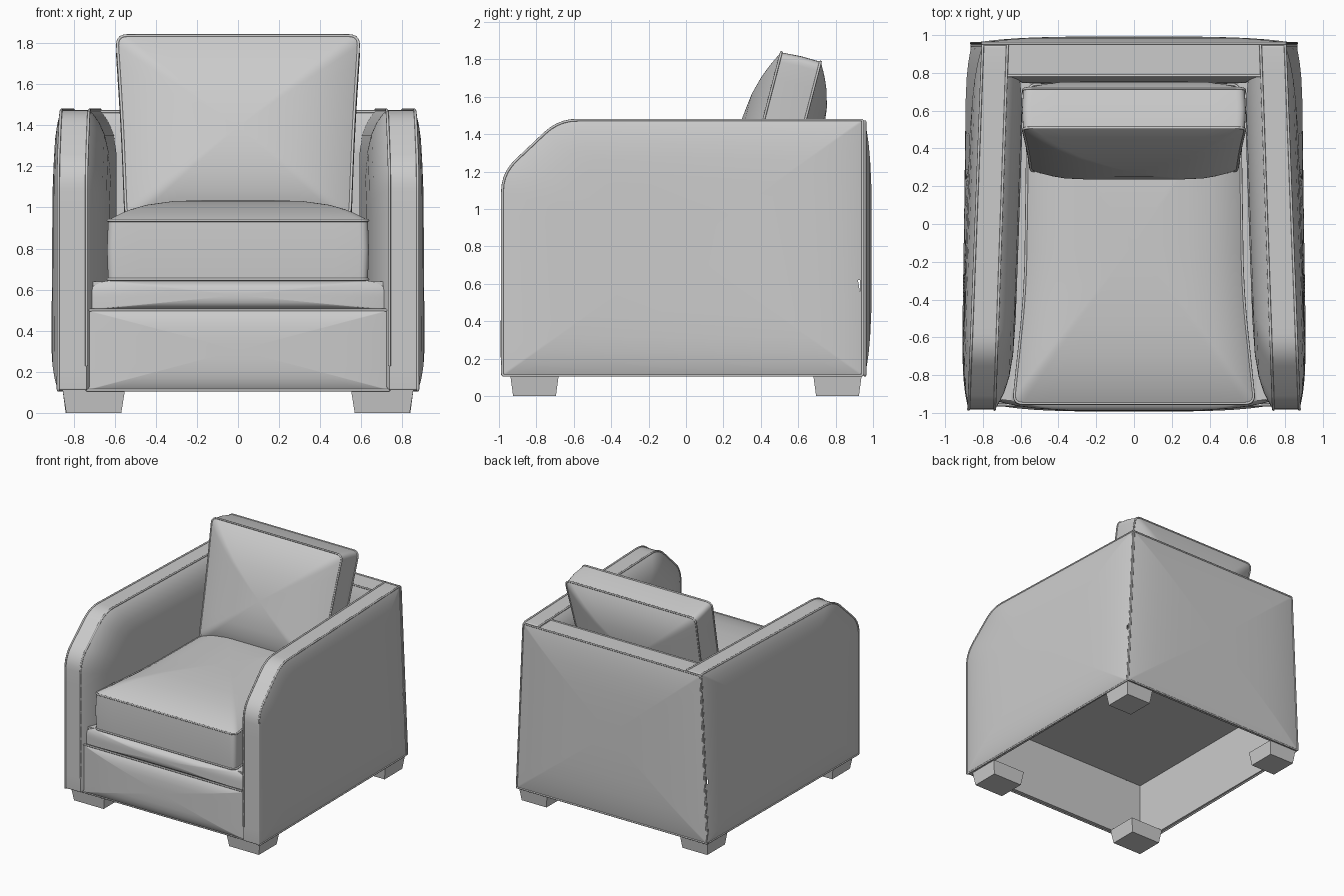
import bpy, bmesh
from mathutils import Vector

cube = bpy.data.objects.get("Cube")
if cube:
    bpy.data.objects.remove(cube, do_unlink=True)

# One fabric colour for everything
GREY = (0.6, 0.6, 0.6, 1)
fabric = bpy.data.materials.new("light grey fabric")
fabric.diffuse_color = GREY
fabric.use_nodes = True
fabric.node_tree.nodes["Principled BSDF"].inputs["Base Color"].default_value = GREY

RINGS = [0.2, 0.5, 0.7, 0.82, 0.9, 0.95, 0.98]


def activate(ob):
    bpy.ops.object.select_all(action="DESELECT")
    ob.select_set(True)
    bpy.context.view_layer.objects.active = ob


def finish(name, bm, smooth=True):
    bmesh.ops.recalc_face_normals(bm, faces=bm.faces)
    mesh = bpy.data.meshes.new(name)
    bm.to_mesh(mesh)
    bm.free()
    ob = bpy.data.objects.new(name, mesh)
    bpy.context.collection.objects.link(ob)
    mesh.materials.append(fabric)
    if smooth:
        activate(ob)
        bpy.ops.object.shade_smooth_by_angle(angle=0.7)
    return ob


def outline(corners, step=0.12):
    """Closed outline from (u, v, corner radius) points, finely divided."""
    pts, n = [], len(corners)
    for i in range(n):
        a, p, b = (Vector(corners[(i + k) % n][:2]) for k in (-1, 0, 1))
        r = corners[i][2]
        start, end = p + (a - p).normalized() * r, p + (b - p).normalized() * r
        if pts:
            fill(pts, start, step)
        for k in range(6):
            t = k / 5
            pts.append(start * (1 - t) ** 2 + p * 2 * t * (1 - t) + end * t * t)
    fill(pts, pts[0], step)
    return pts


def fill(pts, target, step):
    last = pts[-1]
    count = int((target - last).length / step)
    pts.extend(last.lerp(target, k / (count + 1)) for k in range(1, count + 1))


def pillow(name, pts, place, near, far, power, rim=0.0):
    """Slab with domed faces; near and far are (offset, bulge) pairs."""
    mid = Vector(((min(p.x for p in pts) + max(p.x for p in pts)) / 2,
                  (min(p.y for p in pts) + max(p.y for p in pts)) / 2))
    (w0, b0), (w1, b1) = near, far
    levels = [(s, w0 - b0 * (1 - s ** power)) for s in RINGS] + [(1, w0)]
    levels += [(1 + rim, (w0 + w1) / 2), (1, w1)]
    levels += [(s, w1 + b1 * (1 - s ** power)) for s in reversed(RINGS)]
    bm = bmesh.new()
    loops = []
    for s, w in levels:
        loops.append([bm.verts.new(place(*(mid + (p - mid) * s), w)) for p in pts])
    n = len(pts)
    for a, b in zip(loops, loops[1:]):
        for i in range(n):
            j = (i + 1) % n
            bm.faces.new((a[i], a[j], b[j], b[i]))
    for loop, w in ((loops[0], w0 - b0), (loops[-1], w1 + b1)):
        hub = bm.verts.new(place(mid.x, mid.y, w))
        for i in range(n):
            bm.faces.new((loop[i], loop[(i + 1) % n], hub))
    return finish(name, bm)


def piping(name, points, closed=True, radius=0.007):
    curve = bpy.data.curves.new(name, "CURVE")
    curve.dimensions = "3D"
    curve.bevel_depth, curve.bevel_resolution = radius, 2
    spline = curve.splines.new("POLY")
    spline.points.add(len(points) - 1)
    for sp, p in zip(spline.points, points):
        sp.co = (*p, 1)
    spline.use_cyclic_u = closed
    ob = bpy.data.objects.new(name, curve)
    bpy.context.collection.objects.link(ob)
    curve.materials.append(fabric)
    activate(ob)
    bpy.ops.object.convert(target="MESH")
    bpy.ops.object.shade_smooth()


def box(name, x, y, z, shrink=0.0):
    """Box between two limits per axis; the bottom may be drawn in."""
    bm = bmesh.new()
    bmesh.ops.create_cube(bm, size=1)
    for v in bm.verts:
        k = 1 - shrink if v.co.z < 0 else 1
        v.co = [sum(r) / 2 + c * f * (r[1] - r[0])
                for r, c, f in zip((x, y, z), v.co, (k, k, 1))]
    return finish(name, bm, smooth=False)


# Arms: side outline with sloping front, narrowing towards the back
arm_pts = outline([(0.945, 0.11, 0.01), (-0.982, 0.11, 0.01), (-0.982, 1.19, 0.1),
                   (-0.68, 1.475, 0.1), (0.945, 1.475, 0.01)])
hollow = []


def arm_place(side):
    def place(y, z, w):
        t = (y + 1) / 2
        inner = 0.738 - 0.07 * t
        outer = 0.876 - t * (0.012 + 0.065 * z / 1.47)
        x = inner + w if w < 0 else (inner + (outer - inner) * w if w <= 1 else outer + w - 1)
        return Vector((side * x, y, z))
    return place


for label, side in (("left", 1), ("right", -1)):
    place = arm_place(side)
    hollow.append(pillow(label + "_arm", arm_pts, place, (0, 0.095), (1, 0.04), 7))
    piping(label + "_arm_outer_piping", [place(p.x, p.y, 1) for p in arm_pts])
    piping(label + "_arm_inner_piping",
           [place(p.x, p.y, 0) for p in arm_pts if p.y > 0.125], closed=False)

# Back wall
back_pts = outline([(-0.862, 0.11, 0.01), (0.862, 0.11, 0.01),
                    (0.802, 1.467, 0.01), (-0.802, 1.467, 0.01)])


def upright(x, z, y):
    return Vector((x, y, z))


hollow.append(pillow("back_wall", back_pts, upright, (0.785, 0.05), (0.957, 0.036), 4))
piping("back_outer_piping", [upright(p.x, p.y, 0.957) for p in back_pts])
piping("back_inner_piping", [upright(p.x, p.y, 0.785) for p in back_pts
                             if p.y > 1.465 and abs(p.x) < 0.7], closed=False)

# Front panel and the soft rail above it
panel_pts = outline([(-0.737, 0.11, 0.005), (0.737, 0.11, 0.005),
                     (0.737, 0.5, 0.005), (-0.737, 0.5, 0.005)])
pillow("front_panel", panel_pts, upright, (-0.958, 0.035), (-0.925, 0), 4)
piping("front_panel_piping", [upright(p.x, p.y, -0.958) for p in panel_pts])
rail_pts = outline([(-0.737, 0.5, 0.01), (0.737, 0.5, 0.01), (0.737, 0.6, 0.04),
                    (0.65, 0.645, 0.04), (-0.65, 0.645, 0.04), (-0.737, 0.6, 0.04)])
hollow.append(pillow("front_rail", rail_pts, upright, (-0.935, 0.055), (-0.8, 0), 4))

# Open space under the seat
cutter = box("underside_cutter", (-0.845, 0.845), (-0.932, 0.93), (-0.1, 0.62))
cutter.hide_render = True
for ob in hollow:
    mod = ob.modifiers.new("hollow", "BOOLEAN")
    mod.operation, mod.solver, mod.object = "DIFFERENCE", "EXACT", cutter
    activate(ob)
    bpy.ops.object.modifier_apply(modifier=mod.name)
bpy.data.objects.remove(cutter, do_unlink=True)
box("seat_deck", (-0.72, 0.72), (-0.93, 0.82), (0.62, 0.64))

# Seat cushion
seat_pts = outline([(-0.638, -0.95, 0.05), (0.638, -0.95, 0.05), (0.575, -0.35, 0.2),
                    (0.56, 0.74, 0.05), (-0.56, 0.74, 0.05), (-0.575, -0.35, 0.2)])


def flat(x, y, z):
    return Vector((x, y, z))


pillow("seat_cushion", seat_pts, flat, (0.65, 0), (0.937, 0.1), 4, rim=0.008)
for label, z in (("lower", 0.65), ("upper", 0.937)):
    piping("seat_%s_piping" % label, [flat(p.x, p.y, z) for p in seat_pts])

# Back cushion, leaning backwards
cushion_pts = outline([(-0.545, 0.95, 0.05), (0.545, 0.95, 0.05), (0.562, 1.4, 0.2),
                       (0.59, 1.837, 0.05), (-0.59, 1.837, 0.05), (-0.562, 1.4, 0.2)])


def leaning(x, z, w):
    return Vector((x, 0.51 + 0.26 * (z - 1.84) + w, z - 0.24 * max(w, 0)))


pillow("back_cushion", cushion_pts, leaning, (0, 0.12), (0.21, 0.11), 2.6, rim=0.01)
for label, w in (("front", 0), ("rear", 0.21)):
    piping("back_cushion_%s_piping" % label, [leaning(p.x, p.y, w) for p in cushion_pts])

# Feet
for label, side in (("left", 1), ("right", -1)):
    for end, inner, y in (("front", 0.55, (-0.94, -0.68)), ("back", 0.6, (0.68, 0.94))):
        x = sorted((side * inner, side * 0.855))
        box("%s_%s_foot" % (end, label), x, y, (0, 0.115), shrink=0.12)
